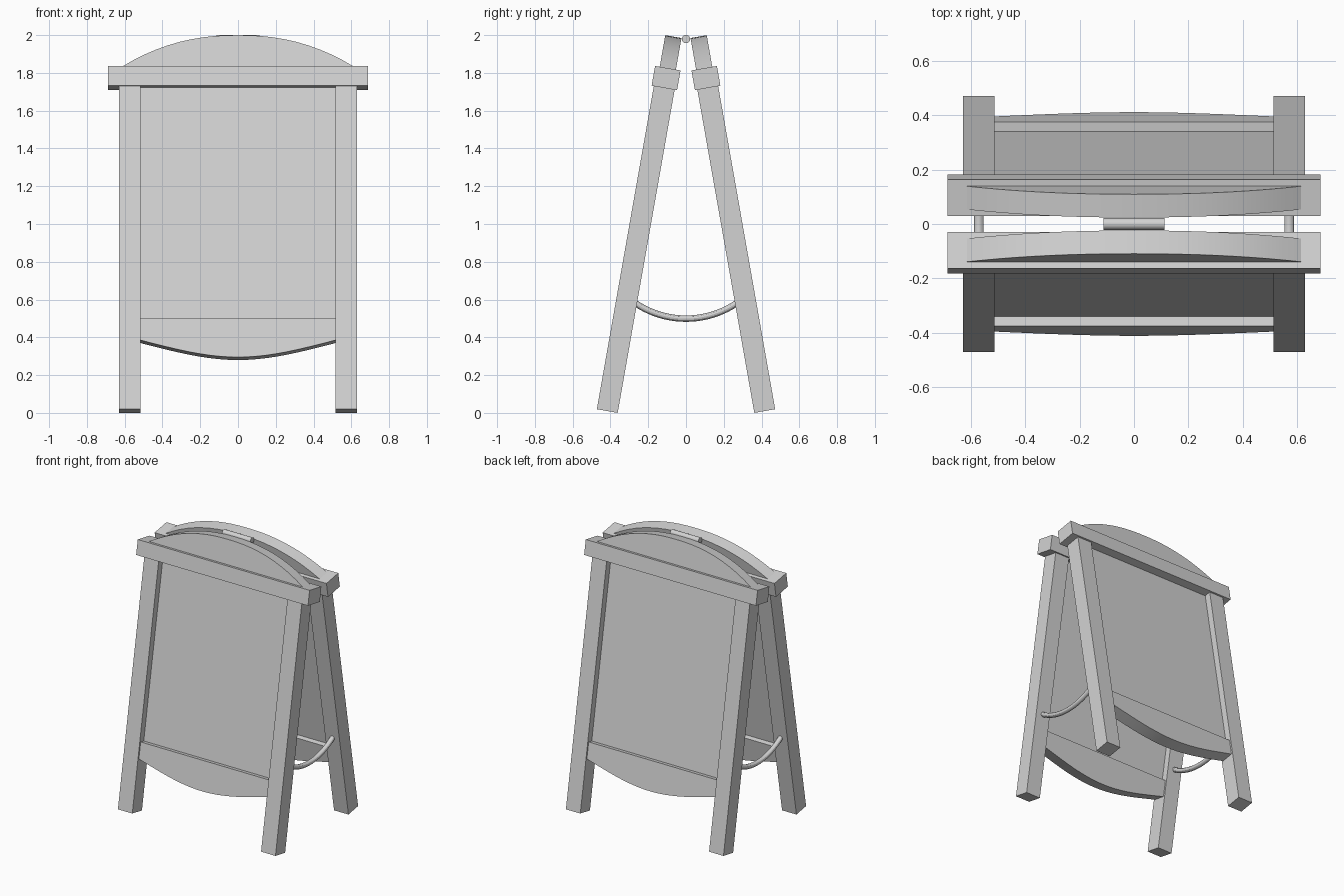
import bpy, bmesh
from math import sin, cos, pi, radians

cube = bpy.data.objects.get("Cube")
if cube:
    bpy.data.objects.remove(cube, do_unlink=True)

# Single light grey finish
grey = bpy.data.materials.new("light_grey")
grey.use_nodes = True
COLOUR = (0.65, 0.65, 0.65, 1)
grey.diffuse_color = COLOUR
grey.node_tree.nodes["Principled BSDF"].inputs["Base Color"].default_value = COLOUR

TILT = radians(10)
FOOT_Y, FOOT_Z = 0.472, 0.0195   # outer bottom corner of each leaning frame


def finish(name, bm):
    bmesh.ops.recalc_face_normals(bm, faces=bm.faces)
    mesh = bpy.data.meshes.new(name)
    bm.to_mesh(mesh)
    bm.free()
    mesh.materials.append(grey)
    obj = bpy.data.objects.new(name, mesh)
    bpy.context.collection.objects.link(obj)
    bpy.ops.object.select_all(action='DESELECT')
    obj.select_set(True)
    bpy.context.view_layer.objects.active = obj
    bpy.ops.object.shade_smooth_by_angle(angle=radians(30))
    return obj


def board(name, side, outline, outer, inner):
    """Outline of (x, height along the lean), extruded through the frame depth."""
    bm = bmesh.new()
    rings = []
    for d in (outer, inner):
        rings.append([bm.verts.new((
            x,
            side * (FOOT_Y - d * cos(TILT) - w * sin(TILT)),
            FOOT_Z - d * sin(TILT) + w * cos(TILT))) for x, w in outline])
    a, b = rings
    bm.faces.new(a)
    bm.faces.new(b[::-1])
    for i in range(len(a)):
        j = (i + 1) % len(a)
        bm.faces.new((a[i], b[i], b[j], a[j]))
    return finish(name, bm)


def rect(x0, x1, w0, w1):
    return [(x0, w0), (x1, w0), (x1, w1), (x0, w1)]


def rail_bottom(t):
    # Shallow curve that eases out towards the legs
    return 0.282 + 0.091 * (0.75 * t * t + 0.25 * (1 - cos(pi * t)) / 2)


steps = [i / 10 for i in range(-10, 11)]
arch = [(0.615 * t, 1.843 + 0.17 * (1 - abs(t) ** 2.25)) for t in steps]
rail = [(0.515 * t, rail_bottom(t)) for t in steps]
rail += [(0.515, 0.49), (-0.515, 0.49)]

# Two leaning frames
for label, side in (("front", -1), ("back", 1)):
    for hand, s in (("left", 1), ("right", -1)):
        board(f"{label}_{hand}_leg", side,
              rect(s * 0.515, s * 0.63, 0, 1.737), 0, 0.112)
    board(f"{label}_top_beam", side, rect(-0.687, 0.687, 1.737, 1.843), -0.012, 0.125)
    board(f"{label}_arched_top", side, arch, 0.013, 0.1)
    board(f"{label}_panel", side, rect(-0.515, 0.515, 0.49, 1.737), 0.047, 0.065)
    board(f"{label}_lower_rail", side, rail, 0.011, 0.1)


def tube(name, path, axes, radius, sides=16):
    """Round tube; axes gives the two cross-section directions per path point."""
    bm = bmesh.new()
    rings = []
    for p, (u, v) in zip(path, axes):
        ring = []
        for k in range(sides):
            a = 2 * pi * k / sides
            ring.append(bm.verts.new([p[i] + radius * (cos(a) * u[i] + sin(a) * v[i])
                                      for i in range(3)]))
        rings.append(ring)
    for a, b in zip(rings, rings[1:]):
        for k in range(sides):
            j = (k + 1) % sides
            bm.faces.new((a[k], a[j], b[j], b[k]))
    bm.faces.new(rings[0])
    bm.faces.new(rings[-1][::-1])
    return finish(name, bm)


# Hinge pin joining the arched tops
tube("hinge", [(-0.113, 0, 1.979), (0.113, 0, 1.979)],
     [((0, 1, 0), (0, 0, 1))] * 2, 0.022, 20)

# Sagging stays between the legs
HALF, SAG = 0.27, 0.083
ARC_R = (HALF ** 2 + SAG ** 2) / (2 * SAG)
for hand, s in (("left", 1), ("right", -1)):
    path, axes = [], []
    for t in steps:
        a = t * 0.597
        path.append((s * 0.572, ARC_R * sin(a), 0.499 + ARC_R * (1 - cos(a))))
        axes.append(((1, 0, 0), (0, -sin(a), cos(a))))
    tube(f"{hand}_stay", path, axes, 0.017, 12)
